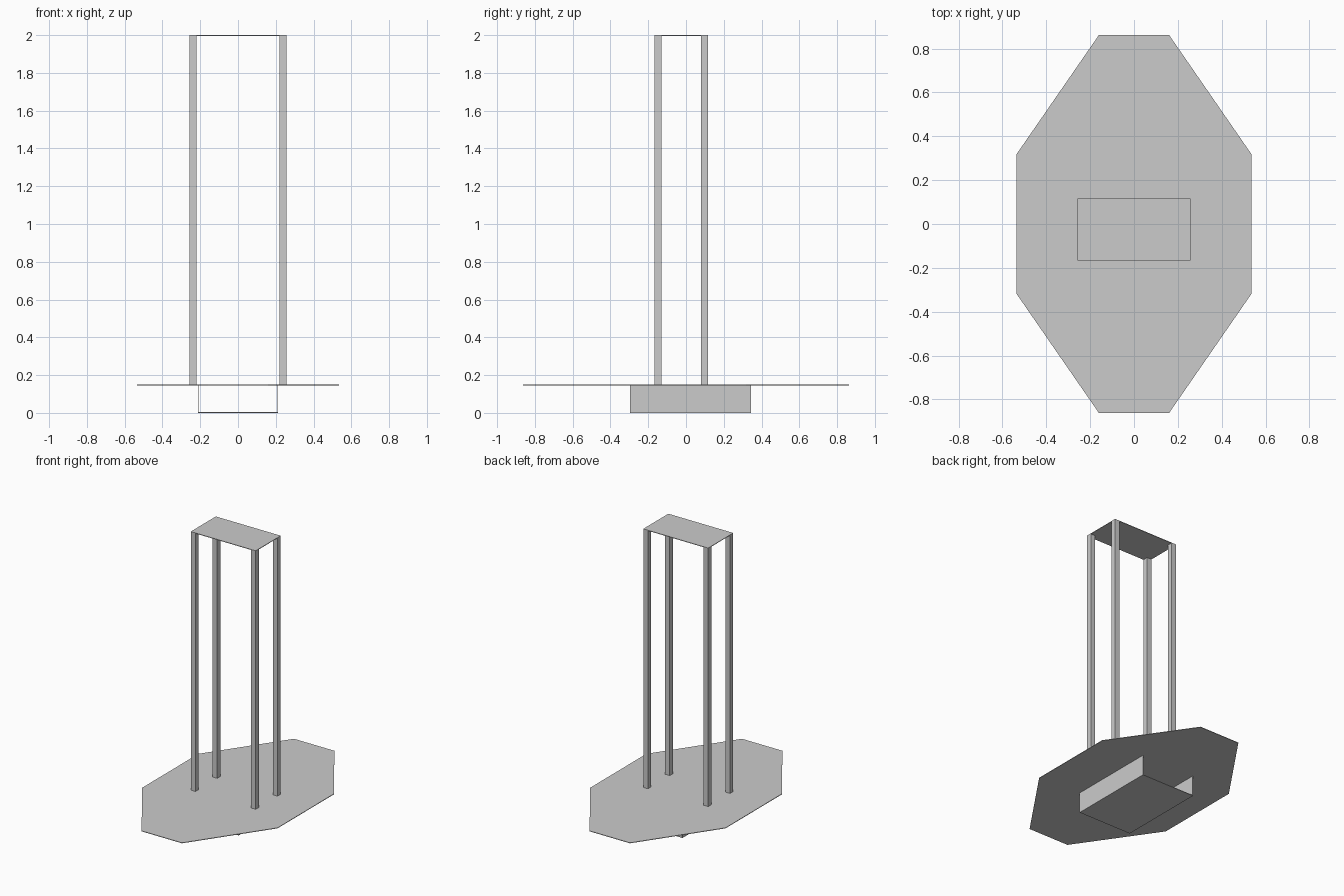
import bpy
import bmesh

cube = bpy.data.objects.get("Cube")
if cube:
    bpy.data.objects.remove(cube, do_unlink=True)

grey = bpy.data.materials.new("plain_grey")
grey.use_nodes = True
GREY = (0.6, 0.6, 0.6, 1)
grey.diffuse_color = GREY
grey.node_tree.nodes["Principled BSDF"].inputs["Base Color"].default_value = GREY


def prism(name, outline, z0, z1):
    """Extrude a flat outline from z0 up to z1."""
    bm = bmesh.new()
    face = bm.faces.new([bm.verts.new((x, y, z0)) for x, y in outline])
    grown = bmesh.ops.extrude_face_region(bm, geom=[face])["geom"]
    top = [v for v in grown if isinstance(v, bmesh.types.BMVert)]
    bmesh.ops.translate(bm, verts=top, vec=(0, 0, z1 - z0))
    bmesh.ops.recalc_face_normals(bm, faces=bm.faces)
    mesh = bpy.data.meshes.new(name)
    bm.to_mesh(mesh)
    bm.free()
    mesh.materials.append(grey)
    obj = bpy.data.objects.new(name, mesh)
    bpy.context.collection.objects.link(obj)
    return obj


def box(name, x0, x1, y0, y1, z0, z1):
    return prism(name, [(x0, y0), (x1, y0), (x1, y1), (x0, y1)], z0, z1)


THIN = 0.004
DECK = 0.15
POST = 0.037
HALF_W, FRONT, BACK = 0.257, -0.167, 0.116

# Elongated octagonal deck
quarter = [(0.536, 0.318), (0.16, 0.862)]
half = quarter + [(-x, y) for x, y in reversed(quarter)]
prism("deck", half + [(-x, -y) for x, y in half], DECK - THIN, DECK)

# Four square posts carrying a thin top plate
for side, x in (("right", -HALF_W), ("left", HALF_W - POST)):
    for end, y in (("front", FRONT), ("back", BACK - POST)):
        box(f"{end}_{side}_post", x, x + POST, y, y + POST, DECK, 2 - THIN)
box("top_plate", -HALF_W, HALF_W, FRONT, BACK, 2 - THIN, 2)

# Channel under the deck, open at the front and back
CH_W, CH_FRONT, CH_BACK = 0.212, -0.296, 0.343
box("channel_floor", -CH_W, CH_W, CH_FRONT, CH_BACK, 0, THIN)
for side, x in (("right", -CH_W), ("left", CH_W - THIN)):
    box(f"channel_{side}_wall", x, x + THIN, CH_FRONT, CH_BACK, THIN, DECK - THIN)
